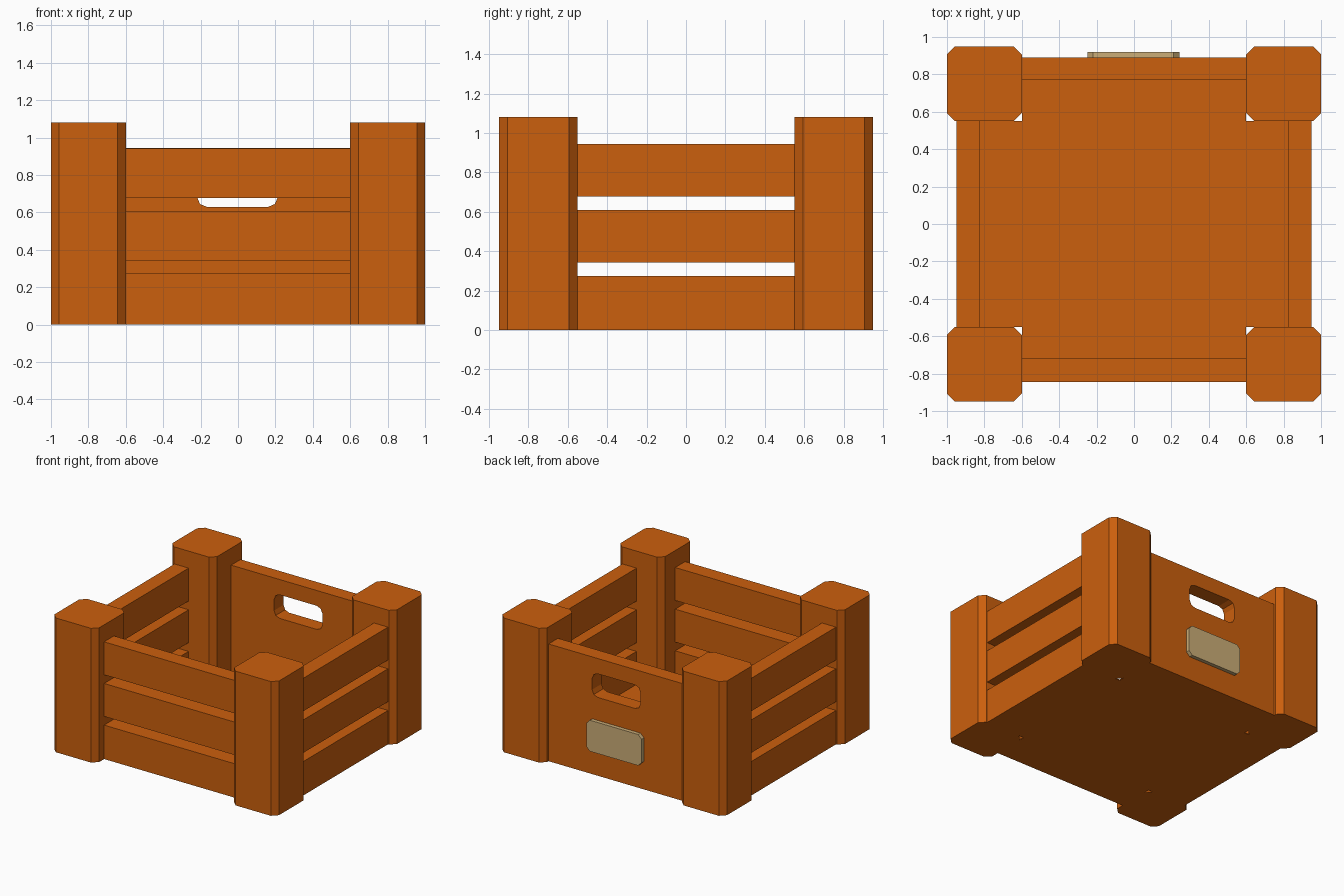
import bpy, bmesh, math
from mathutils import Vector

if "Cube" in bpy.data.objects:
    bpy.data.objects.remove(bpy.data.objects["Cube"])


def material(name, rgb):
    m = bpy.data.materials.new(name)
    m.diffuse_color = (*rgb, 1)
    m.use_nodes = True
    m.node_tree.nodes["Principled BSDF"].inputs["Base Color"].default_value = m.diffuse_color
    return m


WOOD = material("orange_wood", (0.60, 0.115, 0.004))
TAN = material("tan_label", (0.60, 0.42, 0.185))


def outline(x0, x1, y0, y1, r, segs):
    """Rectangle with cut (segs=1) or rounded corners, counter-clockwise."""
    pts = []
    corners = [(x1 - r, y1 - r), (x0 + r, y1 - r), (x0 + r, y0 + r), (x1 - r, y0 + r)]
    for i, (cx, cy) in enumerate(corners):
        for k in range(segs + 1):
            a = math.pi / 2 * (i + k / segs)
            pts.append((cx + r * math.cos(a), cy + r * math.sin(a)))
    return pts


def prism(name, pts, axis, lo, hi, mat):
    """Extrude an outline along z, or an x-z outline along y."""
    bm = bmesh.new()
    place = (lambda p, t: (p[0], p[1], t)) if axis == "z" else (lambda p, t: (p[0], t, p[1]))
    face = bm.faces.new([bm.verts.new(place(p, lo)) for p in pts])
    ext = bmesh.ops.extrude_face_region(bm, geom=[face])
    verts = [g for g in ext["geom"] if isinstance(g, bmesh.types.BMVert)]
    bmesh.ops.translate(bm, verts=verts, vec=Vector(place((0, 0), hi - lo)))
    bmesh.ops.recalc_face_normals(bm, faces=bm.faces)
    me = bpy.data.meshes.new(name)
    bm.to_mesh(me)
    bm.free()
    me.materials.append(mat)
    ob = bpy.data.objects.new(name, me)
    bpy.context.collection.objects.link(ob)
    return ob


def box(name, x0, x1, y0, y1, z0, z1):
    pts = [(x0, y0), (x1, y0), (x1, y1), (x0, y1)]
    return prism(name, pts, "z", z0, z1, WOOD)


# Corner posts with cut vertical edges
for sx, side in ((-1, "left"), (1, "right")):
    for sy, end in ((-1, "front"), (1, "back")):
        cx, cy = sx * 0.8, sy * 0.75
        pts = outline(cx - 0.2, cx + 0.2, cy - 0.2, cy + 0.2, 0.043, 1)
        prism(f"{end}_{side}_post", pts, "z", 0, 1.08, WOOD)

# Slats on the front and both sides
for i in range(3):
    z0 = 0.008 + i * 0.335
    z1 = z0 + 0.265
    box(f"front_slat_{i + 1}", -0.61, 0.61, -0.845, -0.72, z0, z1)
    box(f"left_slat_{i + 1}", -0.95, -0.825, -0.56, 0.56, z0, z1)
    box(f"right_slat_{i + 1}", 0.825, 0.95, -0.56, 0.56, z0, z1)

# Thin floor, notched around the posts
floor = [(0.95, -0.55), (0.95, 0.55), (0.6, 0.55), (0.6, 0.89),
         (-0.6, 0.89), (-0.6, 0.55), (-0.95, 0.55), (-0.95, -0.55),
         (-0.6, -0.55), (-0.6, -0.845), (0.6, -0.845), (0.6, -0.55)]
prism("floor", floor, "z", 0, 0.008, WOOD)

# Solid back panel with a rounded handle hole
panel = box("back_panel", -0.61, 0.61, 0.77, 0.89, 0.008, 0.943)
cutter = prism("handle_cutter", outline(-0.218, 0.212, 0.63, 0.82, 0.05, 2), "y", 0.6, 1.0, WOOD)
cutter.hide_render = True
mod = panel.modifiers.new("handle_hole", "BOOLEAN")
mod.operation = "DIFFERENCE"
mod.solver = "EXACT"
mod.object = cutter
deps = bpy.context.evaluated_depsgraph_get()
cut_mesh = bpy.data.meshes.new_from_object(panel.evaluated_get(deps))
panel.modifiers.clear()
panel.data = cut_mesh
bpy.data.objects.remove(cutter)

# Blank label plate under the handle
prism("label_plate", outline(-0.248, 0.242, 0.195, 0.445, 0.03, 1), "y", 0.885, 0.92, TAN)
